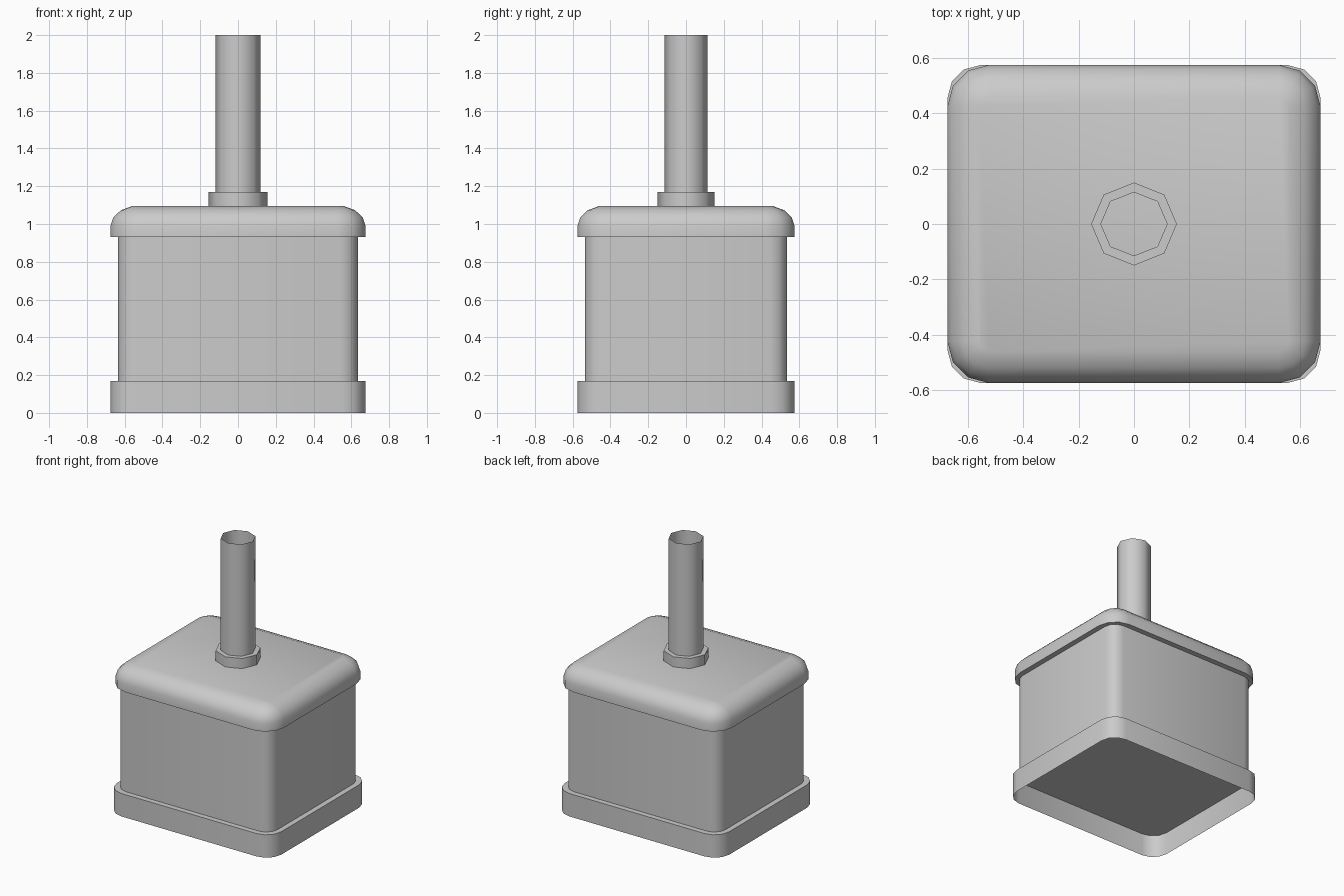
import bpy, bmesh
from math import cos, sin, pi, radians

if "Cube" in bpy.data.objects:
    bpy.data.objects.remove(bpy.data.objects["Cube"])


def rounded_rect(hx, hy, r, z, seg=3):
    """Points around a rounded rectangle at height z."""
    pts = []
    for k, (sx, sy) in enumerate([(1, 1), (-1, 1), (-1, -1), (1, -1)]):
        for i in range(seg + 1):
            a = k * pi / 2 + i * pi / 2 / seg
            pts.append((sx * (hx - r) + r * cos(a), sy * (hy - r) + r * sin(a), z))
    return pts


def octagon(rx, ry, z):
    return [(rx * cos(i * pi / 4), ry * sin(i * pi / 4), z) for i in range(8)]


def loft(name, rings, cap_bottom=False, cap_top=False):
    """Skin successive rings with quads and smooth below the sharp angle."""
    bm = bmesh.new()
    loops = [[bm.verts.new(p) for p in ring] for ring in rings]
    for a, b in zip(loops, loops[1:]):
        n = len(a)
        for i in range(n):
            j = (i + 1) % n
            bm.faces.new((a[i], a[j], b[j], b[i]))
    if cap_bottom:
        bm.faces.new(loops[0][::-1])
    if cap_top:
        bm.faces.new(loops[-1])
    mesh = bpy.data.meshes.new(name)
    bm.to_mesh(mesh)
    bm.free()
    ob = bpy.data.objects.new(name, mesh)
    bpy.context.collection.objects.link(ob)
    bpy.ops.object.select_all(action='DESELECT')
    ob.select_set(True)
    bpy.context.view_layer.objects.active = ob
    bpy.ops.object.shade_smooth_by_angle(angle=radians(50))
    return ob


HX, HY = 0.675, 0.575      # half size of base and lid
BX, BY = 0.635, 0.535      # half size of the body

# Hollow base skirt, closed by its ledge at the top
loft("base_skirt", [rounded_rect(HX, HY, 0.12, 0.0),
                    rounded_rect(HX, HY, 0.12, 0.17)], cap_top=True)

# Body walls
loft("body", [rounded_rect(BX, BY, 0.09, 0.17),
              rounded_rect(BX, BY, 0.09, 0.93)])

# Lid with rounded shoulders: (inset, height)
lid_profile = [(0, 0.93), (0, 0.99), (0.015, 1.035), (0.055, 1.073), (0.115, 1.095)]
loft("lid", [rounded_rect(HX - d, HY - d, 0.15 - d, z) for d, z in lid_profile],
     cap_bottom=True, cap_top=True)

# Octagonal collar and open pipe
loft("pipe_collar", [octagon(0.155, 0.15, 1.095), octagon(0.155, 0.15, 1.17),
                     octagon(0.12, 0.115, 1.17)])
loft("pipe", [octagon(0.12, 0.115, 1.17), octagon(0.12, 0.115, 2.0)])
